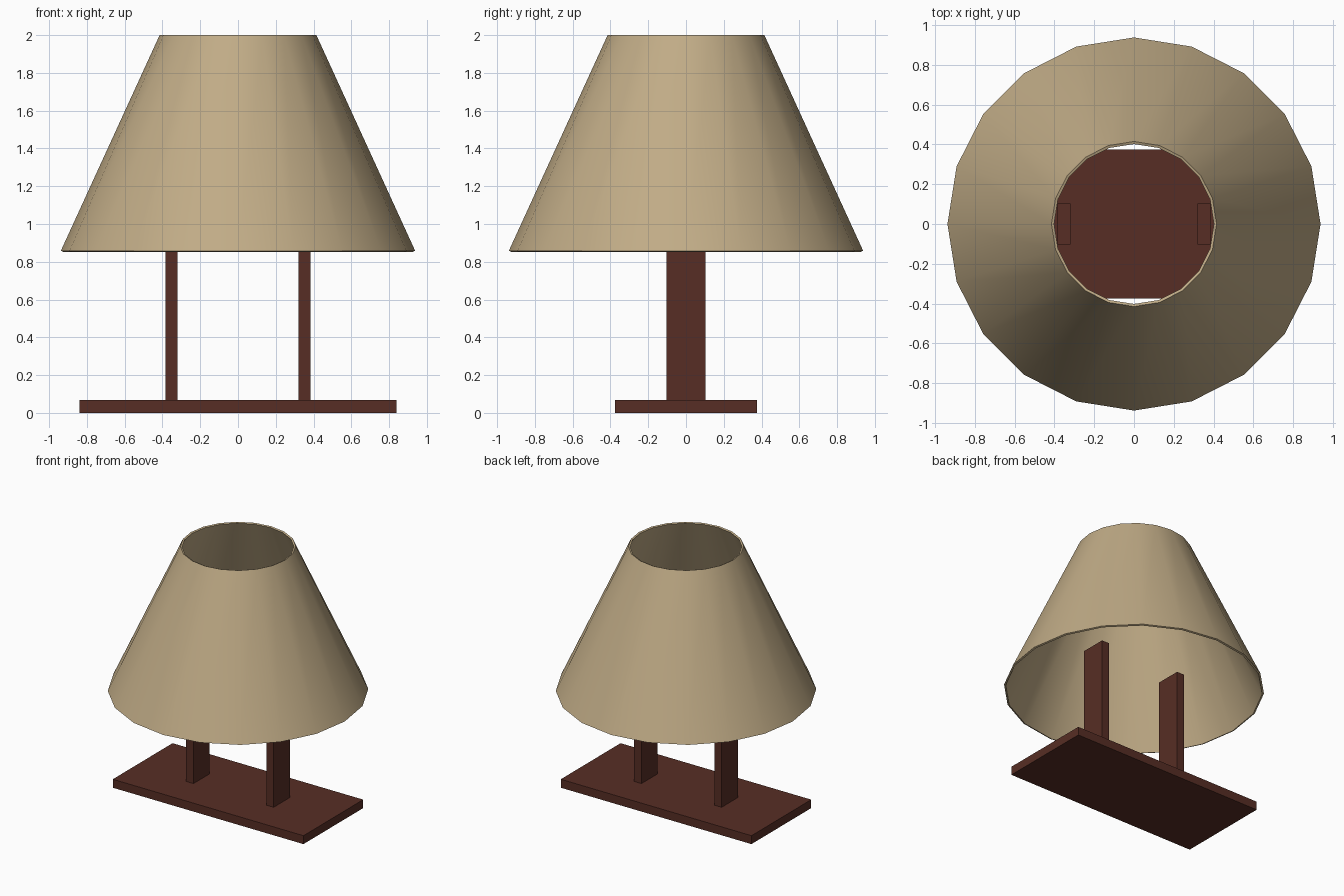
import bpy, bmesh, math

if "Cube" in bpy.data.objects:
    bpy.data.objects.remove(bpy.data.objects["Cube"])

def material(name, rgb):
    m = bpy.data.materials.new(name)
    m.diffuse_color = (*rgb, 1)
    m.use_nodes = True
    m.node_tree.nodes["Principled BSDF"].inputs["Base Color"].default_value = m.diffuse_color
    return m

wood = material("dark red wood", (0.095, 0.027, 0.018))
fabric = material("tan fabric", (0.53, 0.41, 0.24))

def finish(name, bm, mat):
    bmesh.ops.recalc_face_normals(bm, faces=bm.faces)
    me = bpy.data.meshes.new(name)
    bm.to_mesh(me)
    bm.free()
    me.materials.append(mat)
    ob = bpy.data.objects.new(name, me)
    bpy.context.collection.objects.link(ob)
    return ob

def box(name, lo, hi, mat):
    bm = bmesh.new()
    bmesh.ops.create_cube(bm, size=1)
    for v in bm.verts:
        for i in range(3):
            v.co[i] = lo[i] if v.co[i] < 0 else hi[i]
    return finish(name, bm, mat)

# Base board
box("base", (-0.838, -0.375, 0), (0.838, 0.375, 0.067), wood)

# Two flat posts rising into the shade
box("left_post", (-0.385, -0.102, 0.067), (-0.32, 0.102, 1.075), wood)
box("right_post", (0.32, -0.102, 0.067), (0.385, 0.102, 1.075), wood)

# Hollow tapered shade, closed wall profile (radius, z) spun in 20 sides
SIDES = 20
profile = [(0.938, 0.858), (0.415, 2.0), (0.402, 1.995), (0.925, 0.853)]
bm = bmesh.new()
rings = [[bm.verts.new((r * math.cos(2 * math.pi * i / SIDES),
                        r * math.sin(2 * math.pi * i / SIDES), z))
          for i in range(SIDES)] for r, z in profile]
for a, b in zip(rings, rings[1:] + rings[:1]):
    for i in range(SIDES):
        j = (i + 1) % SIDES
        bm.faces.new((a[i], a[j], b[j], b[i]))
shade = finish("lamp_shade", bm, fabric)
bpy.context.view_layer.objects.active = shade
shade.select_set(True)
bpy.ops.object.shade_smooth_by_angle(angle=math.radians(40))
